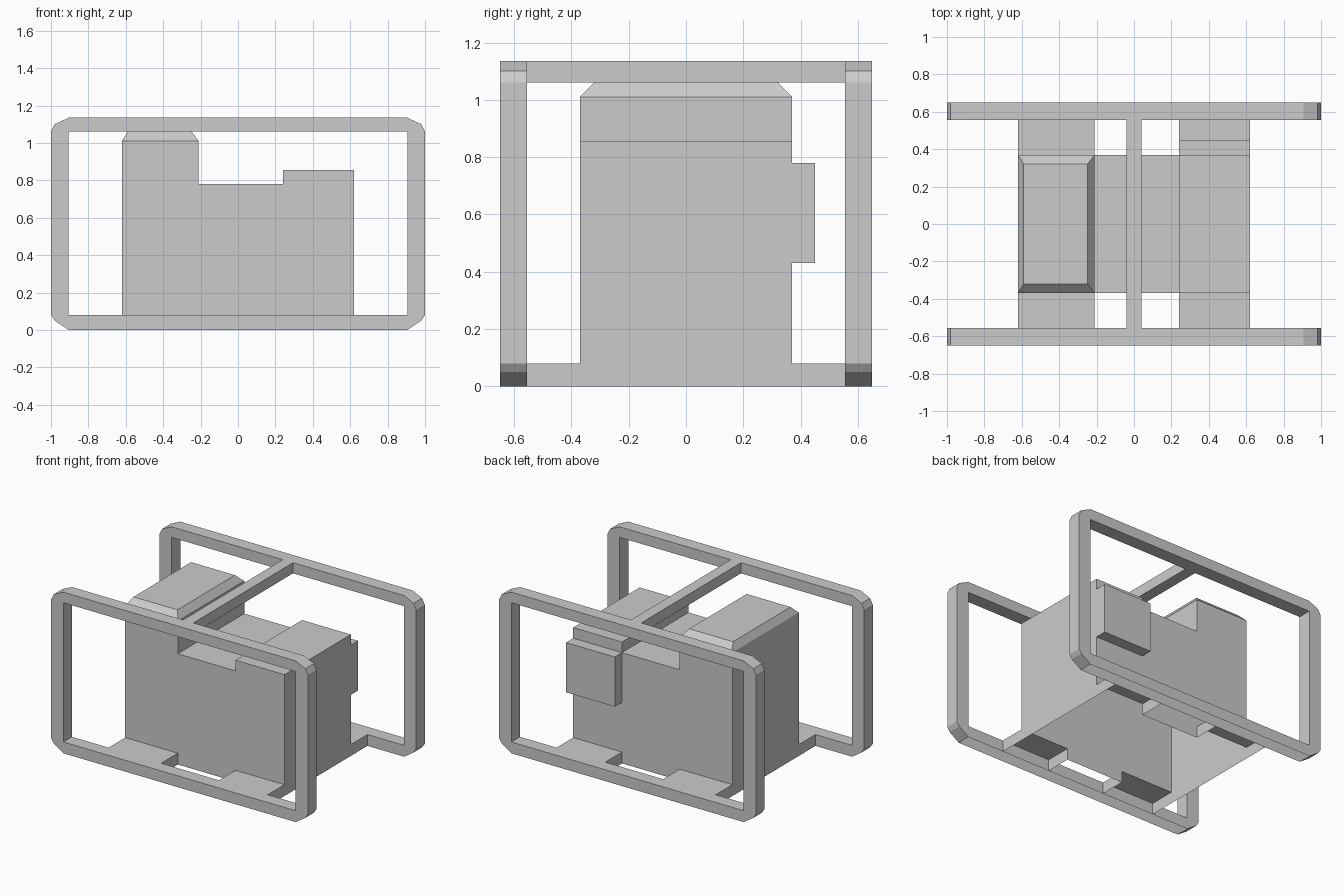
import bpy, bmesh
from mathutils import Vector
from itertools import product

if "Cube" in bpy.data.objects:
    bpy.data.objects.remove(bpy.data.objects["Cube"])


def finish(bm, name):
    me = bpy.data.meshes.new(name)
    bm.to_mesh(me)
    bm.free()
    ob = bpy.data.objects.new(name, me)
    bpy.context.collection.objects.link(ob)
    return ob


def open_underside(bm):
    low = [f for f in bm.faces if all(abs(v.co.z) < 1e-4 for v in f.verts)]
    bmesh.ops.delete(bm, geom=low, context='FACES')


def block_shell(bm, boxes):
    """Outer skin of a union of axis-aligned boxes (min, max)."""
    cuts = [sorted({b[s][a] for b in boxes for s in (0, 1)}) for a in range(3)]
    size = [len(c) - 1 for c in cuts]

    def filled(cell):
        if any(i < 0 or i >= n for i, n in zip(cell, size)):
            return False
        mid = [(c[i] + c[i + 1]) / 2 for c, i in zip(cuts, cell)]
        return any(all(lo[a] < mid[a] < hi[a] for a in range(3)) for lo, hi in boxes)

    for cell in product(*map(range, size)):
        if not filled(cell):
            continue
        for a, side in product(range(3), (0, 1)):
            near = list(cell)
            near[a] += 2 * side - 1
            if filled(near):
                continue
            u, v = (a + 1) % 3, (a + 2) % 3
            quad = []
            for du, dv in ((0, 0), (1, 0), (1, 1), (0, 1)):
                p = Vector()
                p[a] = cuts[a][cell[a] + side]
                p[u] = cuts[u][cell[u] + du]
                p[v] = cuts[v][cell[v] + dv]
                quad.append(bm.verts.new(p))
            bm.faces.new(quad if side else quad[::-1])
    bmesh.ops.remove_doubles(bm, verts=bm.verts, dist=1e-4)


# Machine body: stepped housing, mounting feet, rear box
X0, X1, X2, X3 = -0.62, -0.21, 0.24, 0.62
D, FOOT = 0.37, 0.555
bm = bmesh.new()
block_shell(bm, [
    ((X0, -D, 0), (X3, D, 0.78)),
    ((X0, -D, 0.78), (X1, D, 1.01)),
    ((X2, -D, 0.78), (X3, D, 0.855)),
    ((X2, D, 0.43), (X3, 0.45, 0.78)),
    ((X0, -FOOT, 0), (X1, FOOT, 0.08)),
    ((X2, -FOOT, 0), (X3, FOOT, 0.08)),
])

# Tapered cap on the tall block
top = [f for f in bm.faces if f.calc_center_median().z > 1.0 and f.normal.z > -2
       and all(v.co.z > 1.0 for v in f.verts)]
cap = bmesh.ops.extrude_face_region(bm, geom=top)['geom']
bmesh.ops.delete(bm, geom=top, context='FACES_ONLY')
for v in (g for g in cap if isinstance(g, bmesh.types.BMVert)):
    v.co = (-0.59 if v.co.x < -0.4 else -0.248, 0.32 if v.co.y > 0 else -0.32, 1.06)

# Hollow underneath, feet open into the frames
open_underside(bm)
ends = [f for f in bm.faces if all(abs(v.co.y) > FOOT - 1e-4 for v in f.verts)]
bmesh.ops.delete(bm, geom=ends, context='FACES')
bmesh.ops.dissolve_limit(bm, angle_limit=0.01, verts=bm.verts, edges=bm.edges)
finish(bm, "machine_body")


# Front and back carrying frames with chamfered corners
def frame(name, y0, y1):
    bm = bmesh.new()
    top = [(0.905, 1.06), (1.0, 1.06), (0.98, 1.10), (0.905, 1.135)]
    low = [(0.905, 0.08), (0.905, 0.0), (0.98, 0.05), (1.0, 0.08)]

    def flip(c):
        return [(-x, z) for x, z in (c[0], c[3], c[2], c[1])]

    corners = [top, flip(top), flip(low), low]
    sides = []
    for y in (y0, y1):
        sides.append([[bm.verts.new((x, y, z)) for x, z in c] for c in corners])
    for rings in sides:
        for i, c in enumerate(rings):
            n = rings[(i + 1) % 4]
            bm.faces.new(c)
            bm.faces.new((c[0], c[3], n[1], n[0]))
    a_loop, b_loop = ([v for c in r for v in c[1:]] for r in sides)
    a_in, b_in = ([c[0] for c in r] for r in sides)
    for a, b in ((a_loop, b_loop), (a_in, b_in)):
        for i in range(len(a)):
            j = (i + 1) % len(a)
            bm.faces.new((a[i], a[j], b[j], b[i]))
    bmesh.ops.recalc_face_normals(bm, faces=bm.faces)
    open_underside(bm)
    finish(bm, name)


frame("front_frame", -0.65, -FOOT)
frame("back_frame", FOOT, 0.65)

# Carry bar joining the frames
bm = bmesh.new()
block_shell(bm, [((-0.04, -FOOT, 1.06), (0.04, FOOT, 1.135))])
finish(bm, "carry_bar")
